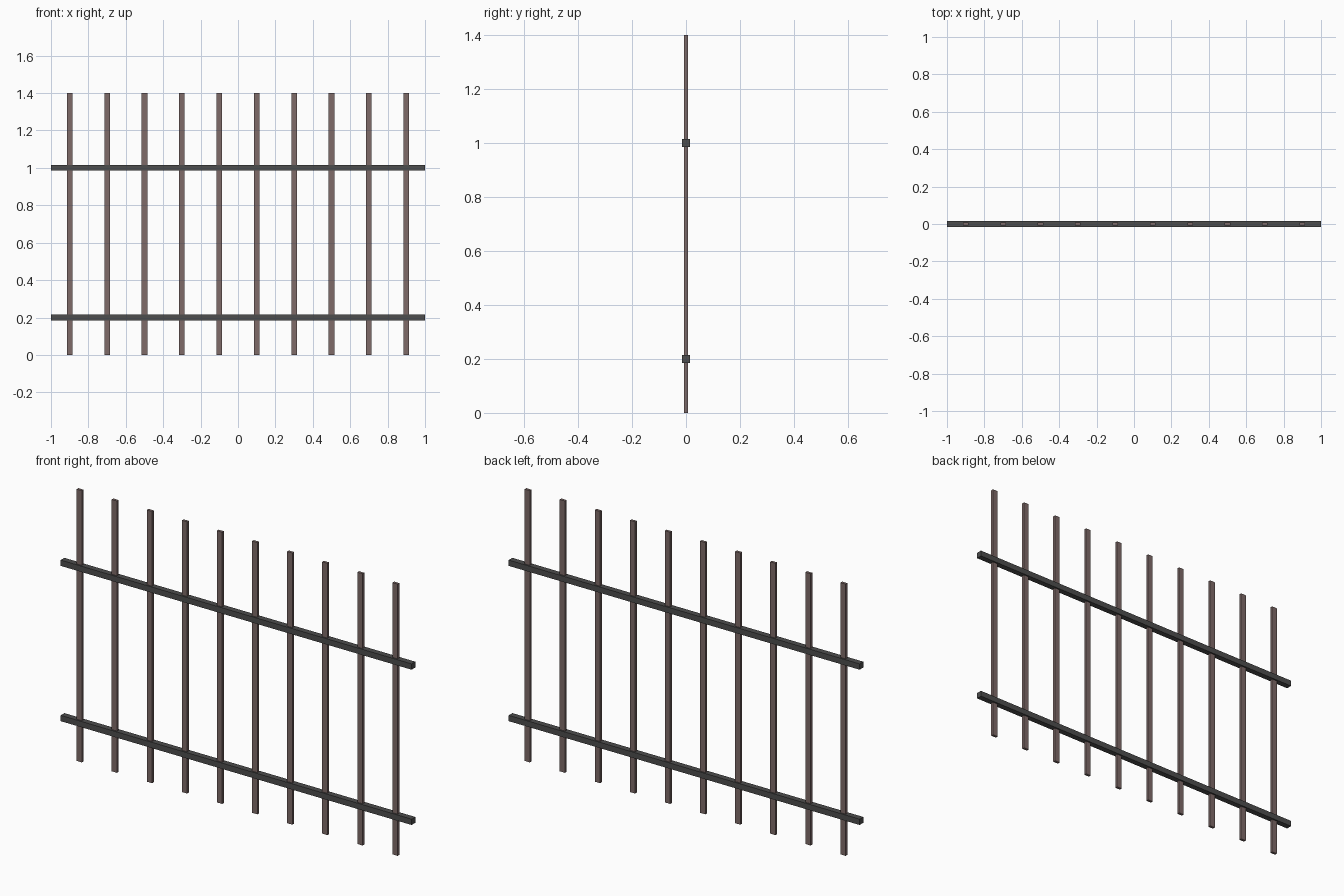
import bpy

cube = bpy.data.objects.get("Cube")
if cube:
    bpy.data.objects.remove(cube, do_unlink=True)


def make_material(name, rgb):
    mat = bpy.data.materials.new(name)
    mat.use_nodes = True
    color = (*rgb, 1)
    mat.diffuse_color = color
    mat.node_tree.nodes["Principled BSDF"].inputs["Base Color"].default_value = color
    return mat


def box(name, size, location, mat):
    bpy.ops.mesh.primitive_cube_add(size=1, location=location)
    obj = bpy.context.object
    obj.name = name
    obj.scale = size
    bpy.ops.object.transform_apply(location=False, rotation=False, scale=True)
    obj.data.materials.append(mat)
    return obj


rust = make_material("dull brown", (0.21, 0.145, 0.14))
iron = make_material("dark iron grey", (0.075, 0.075, 0.075))

# Horizontal rails
for name, z in (("lower_rail", 0.2), ("upper_rail", 1.0)):
    box(name, (2, 0.03, 0.03), (0, 0, z), iron)

# Evenly spaced flat upright bars passing through the rails
for i in range(10):
    box(f"upright_bar_{i + 1}", (0.03, 0.014, 1.4), (-0.9 + 0.2 * i, 0, 0.7), rust)
